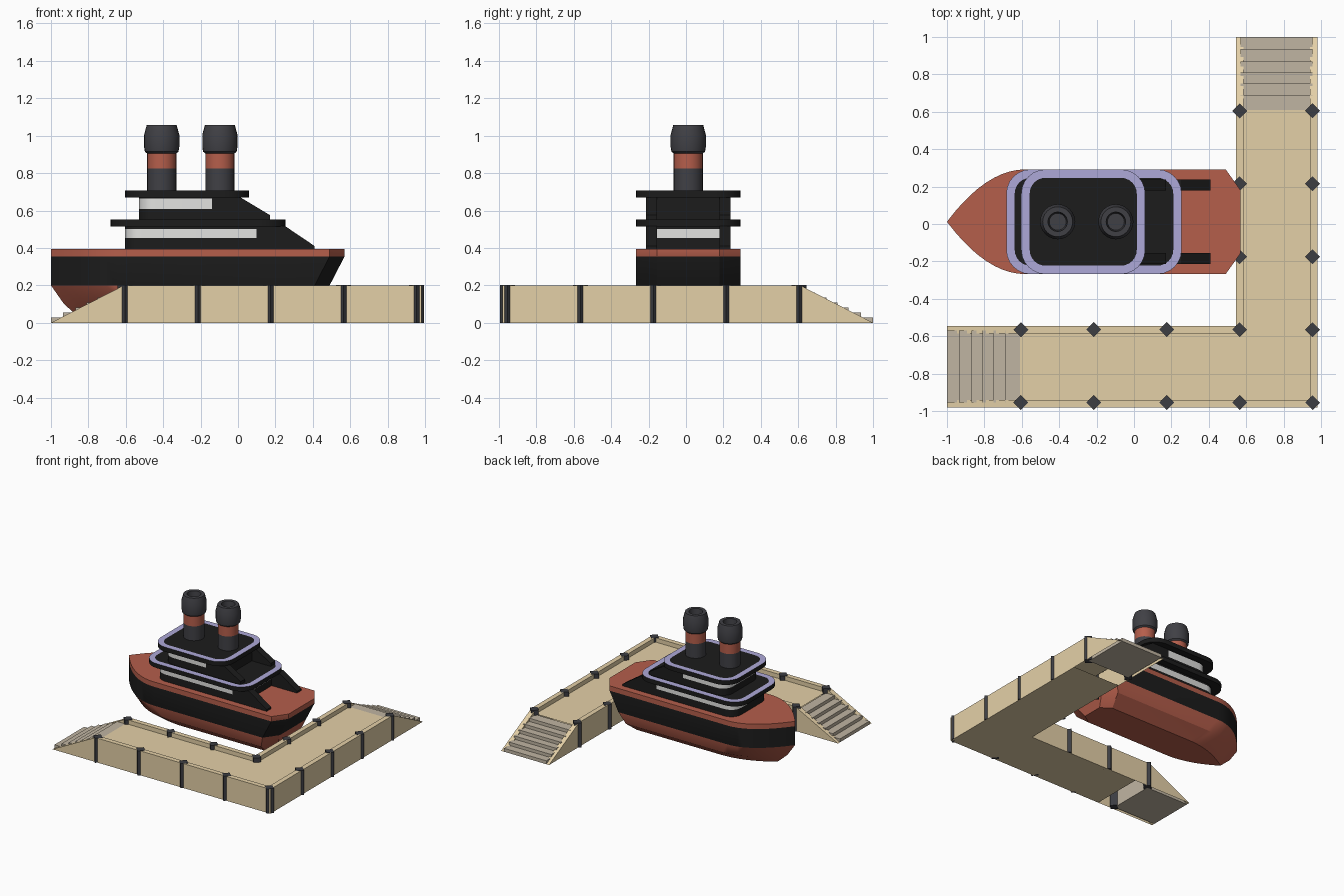
import bpy, bmesh, math

if "Cube" in bpy.data.objects:
    bpy.data.objects.remove(bpy.data.objects["Cube"])

CY = 0.012  # centre line of the ship


def mat(name, r, g, b):
    m = bpy.data.materials.new(name)
    m.diffuse_color = [(c / 255 / 12.92 if c < 11 else ((c / 255 + 0.055) / 1.055) ** 2.4) for c in (r, g, b)] + [1]
    m.use_nodes = True
    m.node_tree.nodes["Principled BSDF"].inputs["Base Color"].default_value = m.diffuse_color
    return m


TAN = mat("tan_wood", 228, 208, 167)
STEP = mat("grey_wood", 192, 181, 162)
POST = mat("post_grey", 60, 61, 66)
RED = mat("hull_red", 181, 94, 75)
BLACK = mat("black_paint", 28, 28, 28)
LILAC = mat("lilac_trim", 174, 169, 217)
GLASS = mat("pale_window", 226, 226, 224)
IRON = mat("funnel_grey", 64, 64, 69)


def finish(name, bm, mats, recalc=True, smooth=False):
    if recalc:
        bmesh.ops.recalc_face_normals(bm, faces=bm.faces)
    me = bpy.data.meshes.new(name)
    bm.to_mesh(me)
    bm.free()
    for m in mats:
        me.materials.append(m)
    ob = bpy.data.objects.new(name, me)
    bpy.context.collection.objects.link(ob)
    if smooth:
        bpy.ops.object.select_all(action='DESELECT')
        ob.select_set(True)
        bpy.context.view_layer.objects.active = ob
        bpy.ops.object.shade_smooth_by_angle(angle=math.radians(28))
    return ob


def loft(rings, caps=True):
    """Bridge closed rings of 3D points; returns the bmesh and the side faces per band."""
    bm = bmesh.new()
    vs = [[bm.verts.new(p) for p in r] for r in rings]
    bands, n = [], len(rings[0])
    for a, b in zip(vs, vs[1:]):
        bands.append([bm.faces.new((a[i], a[(i + 1) % n], b[(i + 1) % n], b[i])) for i in range(n)])
    if caps:
        bm.faces.new(vs[0][::-1])
        bm.faces.new(vs[-1])
    return bm, bands


# ---------------- dock: walls and curbs that slope down the ramps
def curb(name, outer, inner, tops):
    bm = bmesh.new()
    rows = []
    for (x, y), (u, v), t in zip(outer, inner, tops):
        rows.append([bm.verts.new(p) for p in
                     ((x, y, 0), (x, y, t), (u, v, t), (u, v, max(0, t - 0.035)))])
    for a, b in zip(rows, rows[1:]):
        for k in range(3):
            bm.faces.new((a[k], b[k], b[k + 1], a[k + 1]))
    bmesh.ops.remove_doubles(bm, verts=bm.verts, dist=1e-4)
    finish(name, bm, [TAN], recalc=False)


TOPS = (0, 0.2, 0.2, 0.2, 0)
curb("dock_outer_curb",
     [(-1, -.98), (-.61, -.98), (.98, -.98), (.98, .61), (.98, 1)],
     [(-1, -.94), (-.61, -.94), (.94, -.94), (.94, .61), (.94, 1)], TOPS)
curb("dock_inner_curb",
     [(.545, 1), (.545, .61), (.545, -.545), (-.61, -.545), (-1, -.545)],
     [(.585, 1), (.585, .61), (.585, -.585), (-.61, -.585), (-1, -.585)], TOPS)


def dock_plane(name, e, out, inn, z, down):
    """L-shaped sheet ending at x = -e and y = e."""
    bm = bmesh.new()
    f = bm.faces.new([bm.verts.new((x, y, z)) for x, y in
                      ((-e, -out), (out, -out), (out, e), (inn, e), (inn, -inn), (-e, -inn))])
    if down:
        f.normal_flip()
    finish(name, bm, [TAN], recalc=False)


dock_plane("dock_deck", .61, .94, .585, .165, False)
dock_plane("dock_underside", .47, .98, .545, 0, True)

# stairs on both ramps, the second one mirrored across the diagonal
starts = [-1, -.935, -.87, -.81, -.75, -.69, -.61]
profile = [(-.61, 0), (-1, 0)]
for k in range(6):
    z = .028 + .0265 * k
    profile += [(starts[k], z), (starts[k + 1], z)]
for name, swap in (("left_stairs", False), ("back_stairs", True)):
    rings = [[(-y, -x, z) if swap else (x, y, z) for x, z in profile] for y in (-.955, -.57)]
    bm, _ = loft(rings)
    finish(name, bm, [STEP])

# diamond posts
grid = [-.955, -.565, -.175, .215, .605]
spots = {(-g, y) for g in grid for y in (-.565, -.955)} | {(x, g) for g in grid for x in (.565, .955)}
spots = {(x, y) for x, y in spots}
for i, (x, y) in enumerate(sorted(spots)):
    ring = [(x + dx * .04, y + dy * .04) for dx, dy in ((1, 0), (0, 1), (-1, 0), (0, -1))]
    bm, _ = loft([[(u, v, z) for u, v in ring] for z in (0, .202)])
    finish("dock_post_%d" % (i + 1), bm, [POST])


# ---------------- hull: curved bow on the left, chamfered stern on the right
def hull_ring(z, bow, stern, w):
    k = 10
    half = [(bow + .42 * (t / k), w * (1 - (1 - t / k) ** 2)) for t in range(1, k + 1)]
    half += [(stern - .08, w), (stern, w * .6)]
    pts = [(bow, 0)] + half + [(x, -y) for x, y in reversed(half)]
    return [(x, CY + y, z) for x, y in pts]


bm, bands = loft([hull_ring(*s) for s in (
    (.02, -.84, .42, .14), (.10, -.93, .45, .24), (.2, -1, .49, .28),
    (.355, -1, .57, .28), (.395, -1, .57, .28))])
for f in bands[2]:
    f.material_index = 1
finish("hull", bm, [RED, BLACK], smooth=True)


# ---------------- cabins with wrapped window band
def cabin(name, x0, limit, x1, zs, front_window):
    r, w, n = .09, .225, 6
    half = []
    for i in range(n + 1):
        a = math.pi / 2 * i / n
        half.append((x0 + r - r * math.cos(a), w - r + r * math.sin(a)))
    half += [(limit, w), (limit + .002, .168), (x1, .168)]
    pts = half + [(x, -y) for x, y in reversed(half)]
    bm, bands = loft([[(x, CY + y, z) for x, y in pts] for z in zs])
    for f in bands[1]:
        c = f.calc_center_median()
        if c.x < limit - .01 or (front_window and c.x > x1 - .001):
            f.material_index = 1
    finish(name, bm, [BLACK, GLASS], smooth=True)


cabin("lower_cabin", -.605, .10, .18, (.39, .452, .5, .52), True)
cabin("upper_cabin", -.53, -.14, .0, (.545, .607, .664, .675), False)

# sloping side fins
for name, prof in (
        ("lower_fin", ((.10, .39), (.41, .39), (.41, .41), (.25, .518), (.10, .518))),
        ("upper_fin", ((-.14, .545), (.172, .545), (.172, .575), (.01, .672), (-.14, .672)))):
    for side, s in (("left", -1), ("right", 1)):
        bm, _ = loft([[(x, CY + s * y, z) for x, z in prof] for y in (.168, .225)])
        finish(side + "_" + name, bm, [BLACK])


# ---------------- roof decks with lilac border
def roof(name, x0, x1, z0, z1):
    def ring(z, inset):
        r, w, n = .13 - inset, .28 - inset, 6
        a, b = x0 + inset, x1 - inset
        pts = []
        for q, (cx, cy) in enumerate(((b - r, w - r), (a + r, w - r), (a + r, r - w), (b - r, r - w))):
            for i in range(n + 1):
                t = math.pi / 2 * (q + i / n)
                pts.append((cx + r * math.cos(t), CY + cy + r * math.sin(t), z))
        return pts
    bm, bands = loft([ring(z0, 0), ring(z1, 0), ring(z1, .045)])
    for f in bands[1]:
        f.material_index = 1
    finish(name, bm, [BLACK, LILAC], smooth=True)


roof("lower_roof", -.683, .255, .515, .551)
roof("upper_roof", -.603, .06, .67, .707)

# ---------------- funnels with red band and hollow cap
FUNNEL = [(.078, .70), (.078, .825), (.078, .905), (.09, .915), (.094, .94),
          (.094, 1.005), (.08, 1.057), (.052, 1.057), (.045, .98)]
for name, cx in (("front_funnel", -.408), ("rear_funnel", -.097)):
    bm, bands = loft([[(cx + r * math.cos(math.tau * i / 24), CY + r * math.sin(math.tau * i / 24), z)
                       for i in range(24)] for r, z in FUNNEL])
    for f in bands[1]:
        f.material_index = 1
    finish(name, bm, [IRON, RED], smooth=True)
